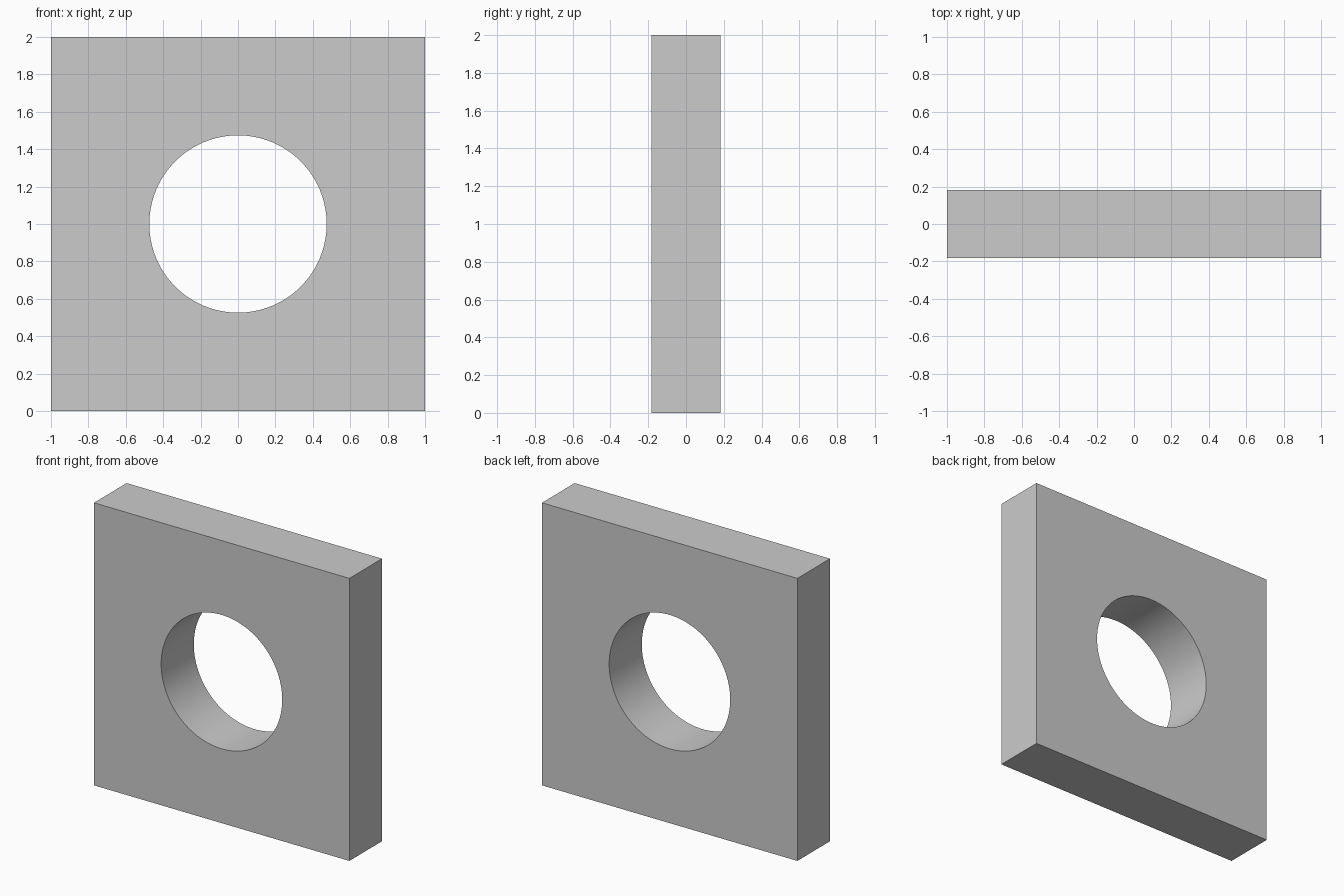
import bpy, bmesh
from math import sin, cos, tau, radians

if "Cube" in bpy.data.objects:
    bpy.data.objects.remove(bpy.data.objects["Cube"])

HALF, DEPTH, RADIUS, SEGMENTS = 1.0, 0.1825, 0.474, 128  # segments: multiple of 8 hits the corners

bm = bmesh.new()


def loop(y, square):
    """Closed loop at depth y: the bore circle, or its projection on the square outline."""
    verts = []
    for i in range(SEGMENTS):
        c, s = cos(tau * i / SEGMENTS), sin(tau * i / SEGMENTS)
        r = HALF / max(abs(c), abs(s)) if square else RADIUS
        verts.append(bm.verts.new((r * c, y, HALF + r * s)))
    return verts


# Four loops round the section: front outline, front bore, back bore, back outline
loops = [loop(-DEPTH, True), loop(-DEPTH, False), loop(DEPTH, False), loop(DEPTH, True)]
for k in range(4):
    a, b = loops[k], loops[(k + 1) % 4]
    for i in range(SEGMENTS):
        j = (i + 1) % SEGMENTS
        bm.faces.new((a[i], a[j], b[j], b[i]))
bmesh.ops.recalc_face_normals(bm, faces=bm.faces)

# Square plate with a round through-hole
mesh = bpy.data.meshes.new("square_plate")
bm.to_mesh(mesh)
bm.free()
plate = bpy.data.objects.new("square_plate", mesh)
bpy.context.collection.objects.link(plate)

# Smooth bore, sharp plate edges
bpy.context.view_layer.objects.active = plate
plate.select_set(True)
bpy.ops.object.shade_smooth_by_angle(angle=radians(30))
